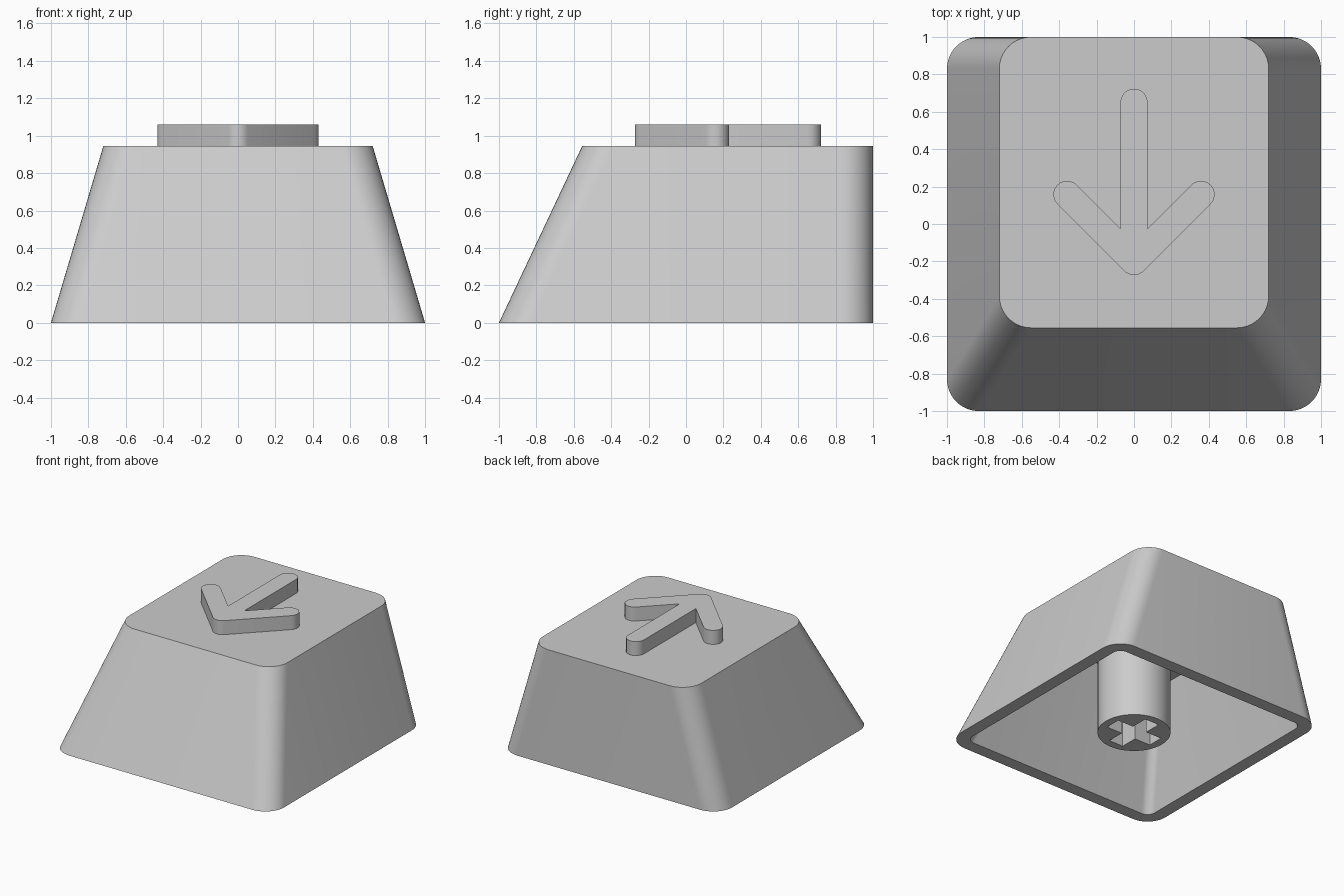
import bpy, bmesh
from math import cos, sin, radians

cube = bpy.data.objects.get("Cube")
if cube:
    bpy.data.objects.remove(cube, do_unlink=True)

# Single plastic colour
plastic = bpy.data.materials.new("light_grey_plastic")
plastic.use_nodes = True
GREY = (0.6, 0.6, 0.6, 1)
plastic.diffuse_color = GREY
plastic.node_tree.nodes["Principled BSDF"].inputs["Base Color"].default_value = GREY


def arc(cx, cy, r, start, end, steps=10):
    """Points on an arc, angles in degrees."""
    angles = [radians(start + (end - start) * i / steps) for i in range(steps + 1)]
    return [(cx + r * cos(a), cy + r * sin(a)) for a in angles]


def rounded_rect(half_x, y0, y1, r):
    x, lo, hi = half_x - r, y0 + r, y1 - r
    corners = [(x, hi), (-x, hi), (-x, lo), (x, lo)]
    return [p for i, (cx, cy) in enumerate(corners)
            for p in arc(cx, cy, r, 90 * i, 90 * i + 90)]


def loft(name, rings):
    """Skin (outline, z) rings in order and cap both ends."""
    bm = bmesh.new()
    loops = [[bm.verts.new((x, y, z)) for x, y in outline] for outline, z in rings]
    for a, b in zip(loops, loops[1:]):
        for i in range(len(a)):
            j = (i + 1) % len(a)
            bm.faces.new((a[i], a[j], b[j], b[i]))
    bm.faces.new(loops[0][::-1])
    bm.faces.new(loops[-1])
    bmesh.ops.recalc_face_normals(bm, faces=bm.faces)
    mesh = bpy.data.meshes.new(name)
    bm.to_mesh(mesh)
    bm.free()
    mesh.materials.append(plastic)
    obj = bpy.data.objects.new(name, mesh)
    bpy.context.collection.objects.link(obj)
    return obj


def smooth(obj):
    bpy.ops.object.select_all(action='DESELECT')
    obj.select_set(True)
    bpy.context.view_layer.objects.active = obj
    bpy.ops.object.shade_smooth_by_angle(angle=radians(30))


# Hollow tapered cap: inner ceiling, inner rim, outer rim, outer top
TOP, CEILING = 0.945, 0.845
cap = loft("key_cap", [
    (rounded_rect(0.647, -0.498, 0.895, 0.07), CEILING),
    (rounded_rect(0.895, -0.895, 0.895, 0.07), 0),
    (rounded_rect(1, -1, 1, 0.17), 0),
    (rounded_rect(0.72, -0.555, 1, 0.17), TOP),
])
smooth(cap)

# Raised arrow: rounded shaft and two rounded arms meeting at the tip
R, TIP_Y, ARM = 0.073, -0.2, 0.358
notch_y = TIP_Y + R * (1 + 2 ** 0.5)
arm_y = TIP_Y + ARM
outline = (arc(0, 0.65, R, 0, 180) + [(-R, notch_y)]
           + arc(-ARM, arm_y, R, 45, 225)
           + arc(0, TIP_Y, R, 225, 315)
           + arc(ARM, arm_y, R, -45, 135) + [(R, notch_y)])
arrow = loft("raised_arrow", [(outline, TOP), (outline, 1.06)])
smooth(arrow)

# Round mounting stem with a cross-shaped socket
circle = arc(0, 0, 0.275, 0, 360, 48)[:-1]
stem = loft("mounting_stem", [(circle, 0), (circle, CEILING + 0.01)])
L, W = 0.21, 0.065
cross = []
for c, s in ((1, 0), (0, 1), (-1, 0), (0, -1)):
    for x, y in ((L, -W), (L, W), (W, W)):
        cross.append((x * c - y * s, x * s + y * c))
cutter = loft("socket_cutter", [(cross, -0.1), (cross, 0.45)])
cutter.hide_render = True
cut = stem.modifiers.new("socket", 'BOOLEAN')
cut.operation = 'DIFFERENCE'
cut.solver = 'EXACT'
cut.object = cutter
smooth(stem)
bpy.ops.object.modifier_apply(modifier=cut.name)
bpy.data.objects.remove(cutter, do_unlink=True)
smooth(stem)
